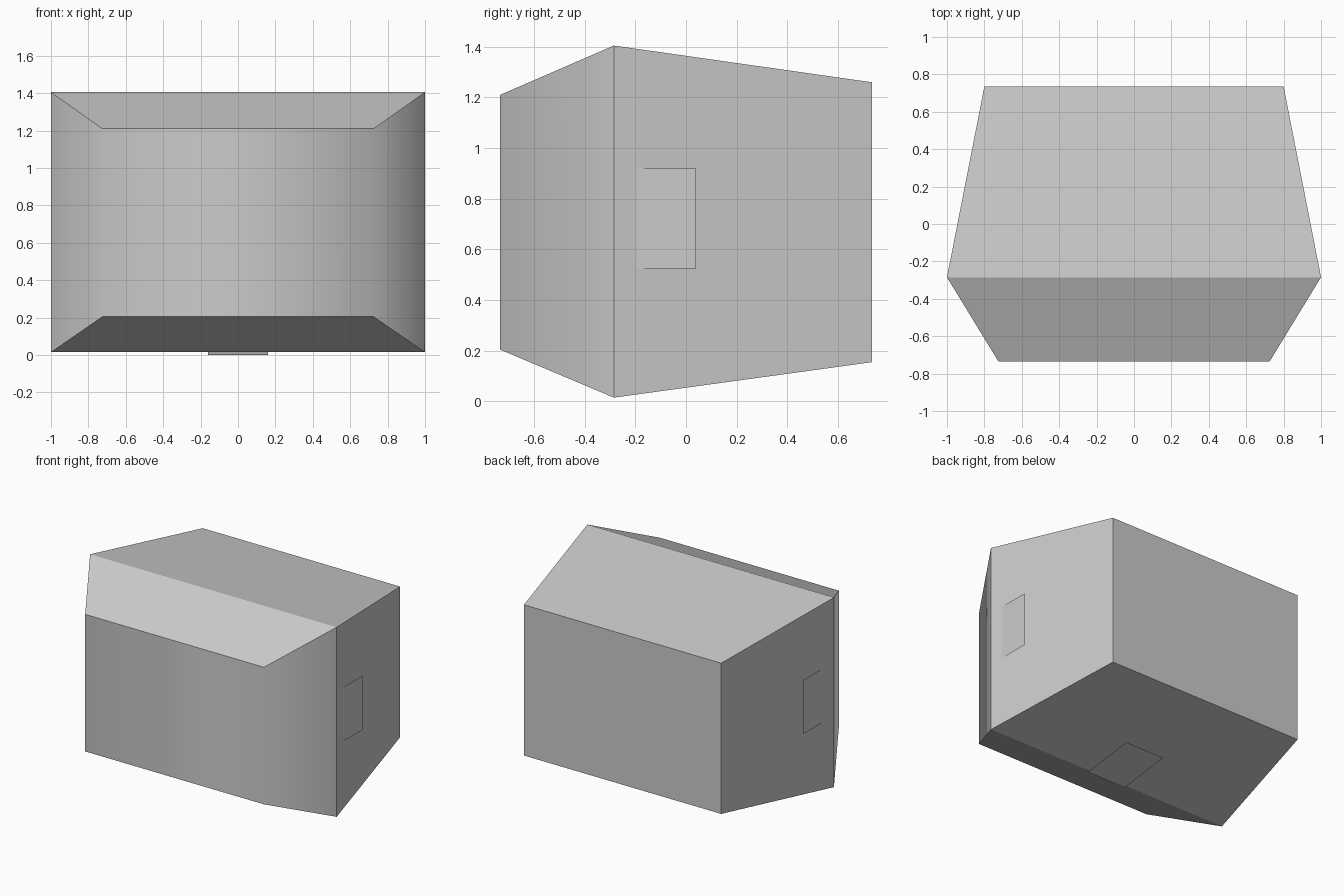
import bpy, bmesh

if "Cube" in bpy.data.objects:
    bpy.data.objects.remove(bpy.data.objects["Cube"])


def add_object(name, bm):
    mesh = bpy.data.meshes.new(name)
    bm.to_mesh(mesh)
    bm.free()
    obj = bpy.data.objects.new(name, mesh)
    bpy.context.collection.objects.link(obj)
    return obj


def add_plate(name, corners):
    bm = bmesh.new()
    bm.faces.new([bm.verts.new(c) for c in corners])
    return add_object(name, bm)


# Body: three rectangular sections (y, half width, bottom, top) lofted front to back
sections = [(-0.735, 0.725, 0.205, 1.21),
            (-0.285, 1.0, 0.015, 1.405),
            (0.735, 0.80, 0.155, 1.26)]
bm = bmesh.new()
rings = [[bm.verts.new(p) for p in ((-w, y, lo), (w, y, lo), (w, y, hi), (-w, y, hi))]
         for y, w, lo, hi in sections]
front = bm.faces.new(rings[0])
bm.faces.new(rings[-1][::-1])
for a, b in zip(rings, rings[1:]):
    for i in range(4):
        j = (i + 1) % 4
        bm.faces.new((a[i], b[i], b[j], a[j]))
bmesh.ops.recalc_face_normals(bm, faces=bm.faces)

# Front blends smoothly into its two side bevels, every other edge is crisp
for e in bm.edges:
    e.smooth = False
for i, j in ((1, 2), (3, 0)):
    edge = bm.edges.get((rings[0][i], rings[0][j]))
    edge.smooth = True
    for f in edge.link_faces:
        f.smooth = True
add_object("body", bm)

# Side plates: upright sheets partly sunk into the tapering sides
for side, name in ((1, "right_plate"), (-1, "left_plate")):
    pts = [(side * 0.982, y, z) for y, z in
           ((-0.285, 0.525), (0.04, 0.525), (0.04, 0.92), (-0.285, 0.92))]
    add_plate(name, pts[::side])

# Bottom plate: sheet parallel to the sloping underside
add_plate("bottom_plate", [(-0.16, -0.285, 0.0), (-0.16, 0.11, 0.054),
                           (0.16, 0.11, 0.054), (0.16, -0.285, 0.0)])
